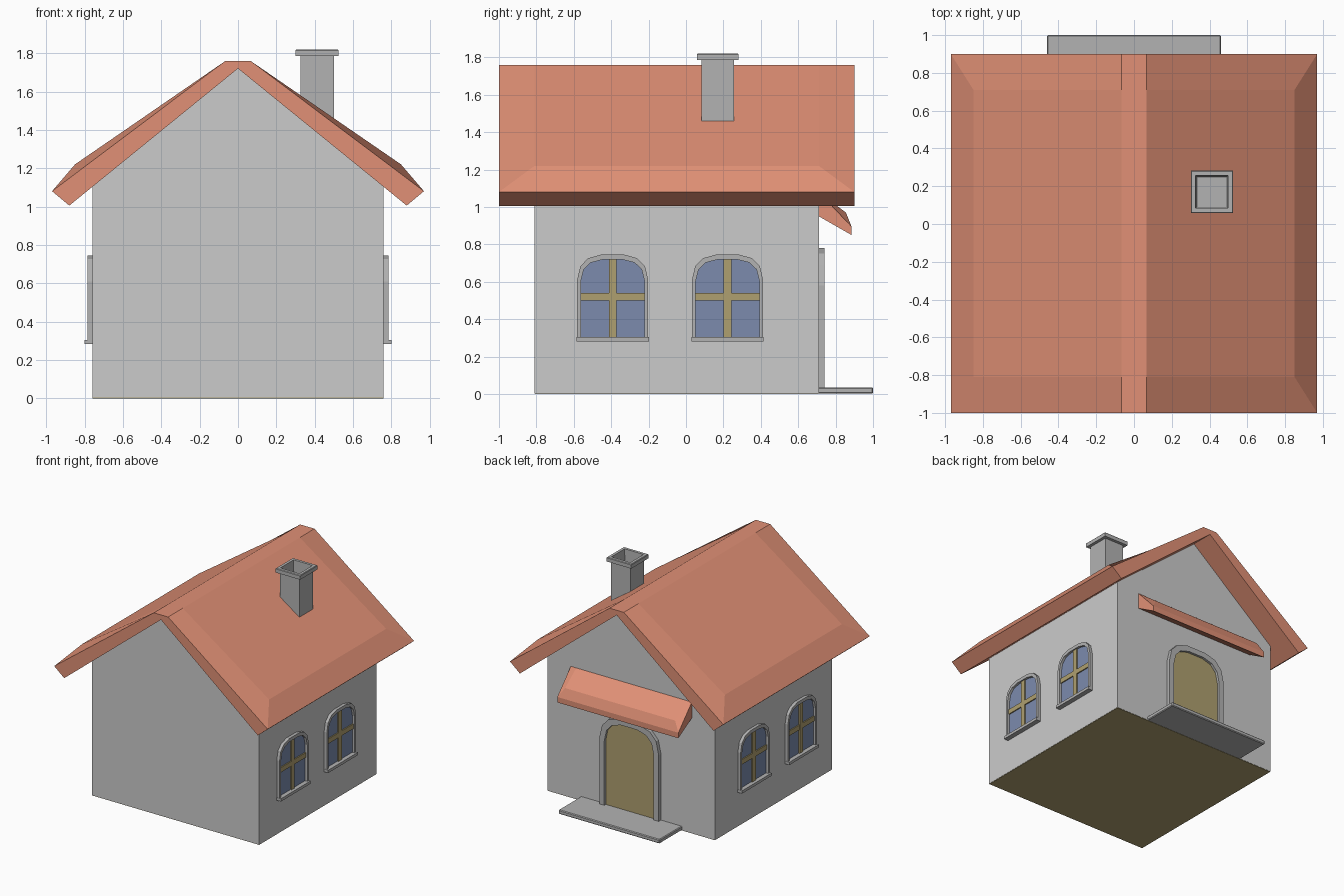
import bpy, bmesh

if "Cube" in bpy.data.objects:
    bpy.data.objects.remove(bpy.data.objects["Cube"])


def material(name, r, g, b):
    m = bpy.data.materials.new(name)
    m.diffuse_color = (r, g, b, 1)
    m.use_nodes = True
    m.node_tree.nodes["Principled BSDF"].inputs["Base Color"].default_value = m.diffuse_color
    return m


RED = material("roof_red", 0.75, 0.28, 0.18)
WOOD = material("wood", 0.43, 0.35, 0.16)
BLUE = material("glass_blue", 0.20, 0.26, 0.42)
GREY = material("trim_grey", 0.45, 0.45, 0.45)


def make(name, verts, faces, mat=None, mirror=False):
    me = bpy.data.meshes.new(name)
    me.from_pydata(verts, [], faces)
    bm = bmesh.new()
    bm.from_mesh(me)
    bmesh.ops.recalc_face_normals(bm, faces=bm.faces)
    bm.to_mesh(me)
    bm.free()
    ob = bpy.data.objects.new(name, me)
    bpy.context.collection.objects.link(ob)
    if mat:
        me.materials.append(mat)
    if mirror:
        ob.modifiers.new("mirror", 'MIRROR')
    return ob


def box(name, x0, x1, y0, y1, z0, z1, mat=None, mirror=False):
    v = [(x, y, z) for x in (x0, x1) for y in (y0, y1) for z in (z0, z1)]
    f = [(0, 1, 3, 2), (4, 6, 7, 5), (0, 4, 5, 1), (2, 3, 7, 6), (0, 2, 6, 4), (1, 5, 7, 3)]
    return make(name, v, f, mat, mirror)


def prism(name, pts, d0, d1, place, mat=None, mirror=False):
    n = len(pts)
    v = [place(d, a, b) for d in (d0, d1) for a, b in pts]
    f = [tuple(range(n)), tuple(range(n, 2 * n))]
    f += [(i, (i + 1) % n, n + (i + 1) % n, n + i) for i in range(n)]
    return make(name, v, f, mat, mirror)


def slab(name, profile, bulge, t, place, mat, mirror=False):
    """Sloped slab; profile starts [top, edge, ...], its top face swells to the bulge point."""
    n = len(profile)
    v = [place(s, *p) for s in (t[0], t[3]) for p in profile]
    v += [place(s, *p) for s in (t[1], t[2]) for p in (profile[0], bulge)]
    e, g, f_, h = range(2 * n, 2 * n + 4)
    f = [tuple(range(n)), tuple(range(n, 2 * n))]
    f += [(i, i + 1, n + i + 1, n + i) for i in range(1, n - 1)]
    f += [(0, 1, g, e), (1, n + 1, h, g), (n + 1, n, f_, h), (e, g, h, f_)]
    f += [(n - 1, 0, e, f_, n, 2 * n - 1)]
    return make(name, v, f, mat, mirror)


def arch(c, hw, z0, spring, top):
    q = [(1, 0), (0.91, 0.54), (0.69, 0.86), (0.33, 1)]
    q = [(s, r) for s, r in q] + [(-s, r) for s, r in reversed(q)]
    return [(c + hw, z0)] + [(c + hw * s, spring + (top - spring) * r) for s, r in q] + [(c - hw, z0)]


def arch_frame(name, outer, inner, d0, d1, place, mirror=False):
    n = len(outer)
    loops = [(d0, outer), (d1, outer), (d1, inner), (d0, inner)]
    v = [place(d, a, b) for d, pts in loops for a, b in pts]
    f = [(k * n + i, k * n + i + 1, (k + 1) % 4 * n + i + 1, (k + 1) % 4 * n + i)
         for k in range(4) for i in range(n - 1)]
    f += [(0, n, 2 * n, 3 * n), (n - 1, 2 * n - 1, 3 * n - 1, 4 * n - 1)]
    return make(name, v, f, GREY, mirror)


def along_x(d, a, b):
    return (d, a, b)


def along_y(d, a, b):
    return (a, d, b)


# Walls with gables, and the wooden floor
walls = prism("walls", [(-0.76, 0.003), (0.76, 0.003), (0.76, 1.11), (0, 1.73), (-0.76, 1.11)],
              -0.81, 0.71, along_y)
box("floor", -0.758, 0.758, -0.808, 0.708, 0, 0.004, WOOD)

# Roof half, mirrored across the ridge
slab("roof", [(0.065, 1.76), (0.97, 1.08), (0.88, 1.005), (0, 1.72), (0, 1.76)], (0.85, 1.22),
     (-1.0, -0.81, 0.71, 0.9), along_y, RED, True)

# Awning over the door
slab("awning", [(0.71, 1.08), (0.885, 0.895), (0.885, 0.85), (0.71, 0.95)], (0.855, 0.97),
     (-0.55, -0.5, 0.5, 0.55), along_x, RED)

# Chimney: stacked square rings, with an open flue
rings = [(0.0875, 1.42), (0.0875, 1.785), (0.112, 1.785), (0.112, 1.815), (0.108, 1.82),
         (0.086, 1.82), (0.08, 1.66)]
cv = [(0.4125 + sx * h, 0.17 + sy * h, z) for h, z in rings
      for sx, sy in ((-1, -1), (1, -1), (1, 1), (-1, 1))]
cf = [(k * 4 + i, k * 4 + (i + 1) % 4, k * 4 + 4 + (i + 1) % 4, k * 4 + 4 + i)
      for k in range(len(rings) - 1) for i in range(4)]
make("chimney", cv, cf + [(0, 1, 2, 3), (24, 25, 26, 27)], GREY)

# Windows, two on each side
for i, c in enumerate((-0.392, 0.222)):
    n = f"_{i + 1}"
    pane = arch(c, 0.17, 0.29, 0.605, 0.718)
    arch_frame("window_frame" + n, arch(c, 0.19, 0.29, 0.61, 0.745), pane, 0.755, 0.785, along_x, True)
    prism("window_glass" + n, pane, 0.755, 0.765, along_x, BLUE, True)
    box("window_upright" + n, 0.755, 0.775, c - 0.021, c + 0.021, 0.295, 0.718, WOOD, True)
    box("window_crossbar" + n, 0.755, 0.774, c - 0.17, c + 0.17, 0.50, 0.54, WOOD, True)
    box("window_sill" + n, 0.755, 0.80, c - 0.193, c + 0.193, 0.282, 0.305, GREY, True)

# Door, its frame and the step
opening = arch(0, 0.225, 0.02, 0.565, 0.735)
arch_frame("door_frame", arch(0, 0.27, 0.02, 0.58, 0.78), opening, 0.70, 0.74, along_y)
prism("door", opening, 0.70, 0.72, along_y, WOOD)
step = box("door_step", -0.46, 0.46, 0.70, 1.0, 0.002, 0.036, GREY)
bev = step.modifiers.new("bevel", 'BEVEL')
bev.width, bev.segments = 0.006, 1
